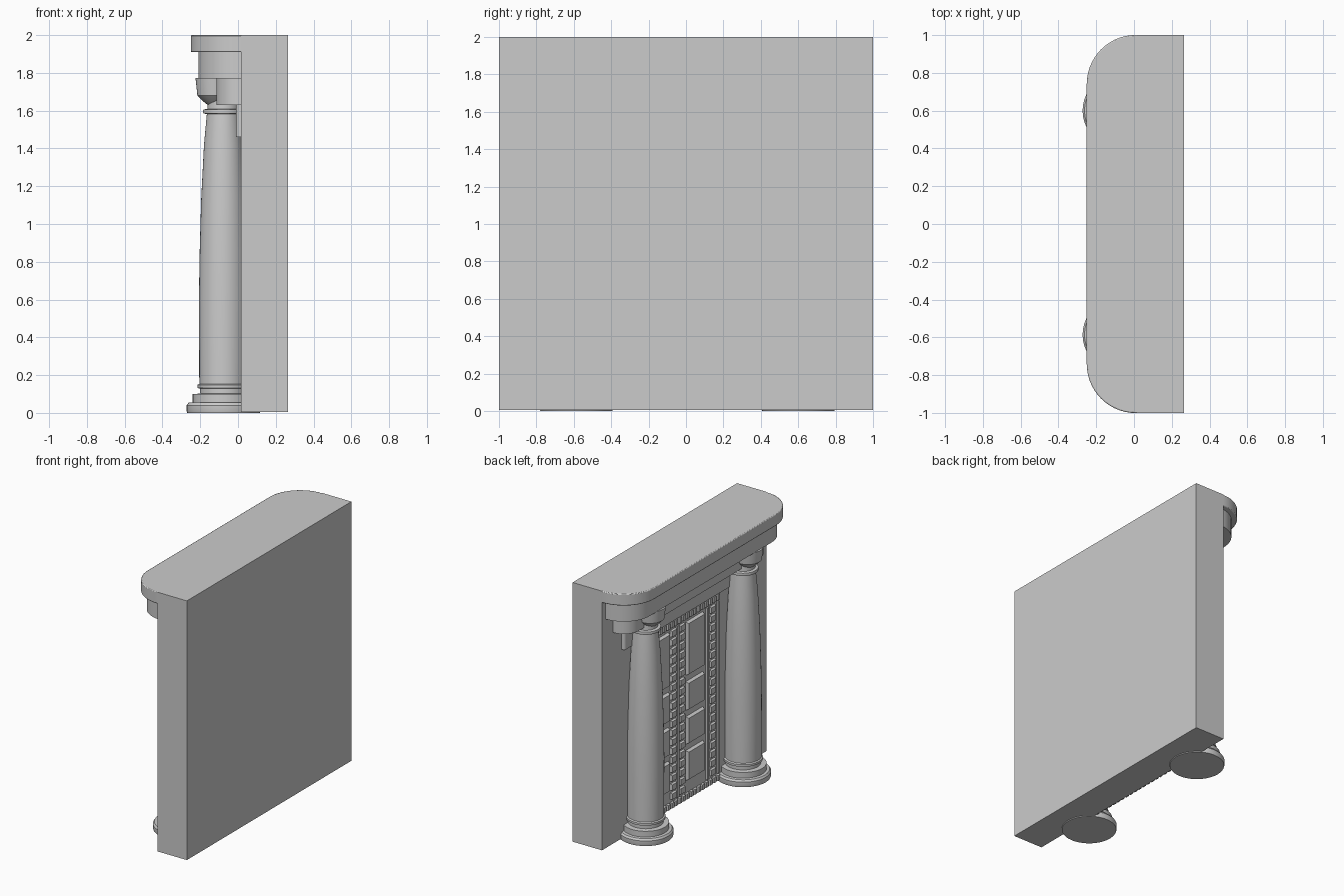
import bpy, bmesh, math

cube = bpy.data.objects.get("Cube")
if cube:
    bpy.data.objects.remove(cube, do_unlink=True)

stone = bpy.data.materials.new("pale_grey_stone")
stone.use_nodes = True
stone.diffuse_color = (0.6, 0.6, 0.6, 1)
stone.node_tree.nodes["Principled BSDF"].inputs["Base Color"].default_value = (0.6, 0.6, 0.6, 1)

WALL_X = 0.015      # plane of the wall's decorated face
BACK_X = 0.265
CORNER_Y = 0.74     # centre of the rounded cornice ends
DOOR_Y = 0.09
DOOR_HALF = 0.51
DOOR_TOP = 1.46


def finish(name, bm, smooth=False, bevel=0):
    bmesh.ops.recalc_face_normals(bm, faces=bm.faces)
    mesh = bpy.data.meshes.new(name)
    bm.to_mesh(mesh)
    bm.free()
    mesh.materials.append(stone)
    obj = bpy.data.objects.new(name, mesh)
    bpy.context.collection.objects.link(obj)
    if bevel:
        mod = obj.modifiers.new("bevel", 'BEVEL')
        mod.width = bevel
        mod.segments = 2
        mod.limit_method = 'ANGLE'
        mod.angle_limit = math.radians(50)
    if smooth:
        bpy.ops.object.select_all(action='DESELECT')
        obj.select_set(True)
        bpy.context.view_layer.objects.active = obj
        bpy.ops.object.shade_smooth_by_angle(angle=math.radians(35))
    return obj


def add_box(bm, x0, x1, y0, y1, z0, z1, chamfer=0):
    """Box whose -x face can be shrunk to give sloping sides."""
    verts = bmesh.ops.create_cube(bm, size=1)["verts"]
    for v in verts:
        front = v.co.x < 0
        c = chamfer if front else 0
        v.co = (x0 if front else x1,
                y0 + c if v.co.y < 0 else y1 - c,
                z0 + c if v.co.z < 0 else z1 - c)


def lathe(name, profile, x, y, steps=40):
    bm = bmesh.new()
    rings = []
    for r, z in profile:
        rings.append([bm.verts.new((x + r * math.cos(a), y + r * math.sin(a), z))
                      for a in (math.tau * i / steps for i in range(steps))])
    for low, high in zip(rings, rings[1:]):
        for i in range(steps):
            j = (i + 1) % steps
            bm.faces.new((low[i], low[j], high[j], high[i]))
    bm.faces.new(rings[0])
    bm.faces.new(rings[-1])
    return finish(name, bm, smooth=True)


def moulding(name, radius, z0, z1, bevel=0):
    """Slab on the wall with quarter-round ends in plan."""
    bm = bmesh.new()
    n = 14
    outline = [(BACK_X - 0.1, CORNER_Y + radius)]
    for side in (1, -1):
        arc = [math.pi / 2 * i / n for i in range(n + 1)]
        if side < 0:
            arc.reverse()
        outline += [(0.01 - radius * math.sin(a), side * (CORNER_Y + radius * math.cos(a)))
                    for a in arc]
    outline.append((BACK_X - 0.1, -CORNER_Y - radius))
    base = bm.faces.new([bm.verts.new((x, y, z0)) for x, y in outline])
    top = bmesh.ops.extrude_face_region(bm, geom=[base])["geom"]
    for v in top:
        if isinstance(v, bmesh.types.BMVert):
            v.co.z = z1
    return finish(name, bm, smooth=True, bevel=bevel)


# Wall slab
bm = bmesh.new()
add_box(bm, WALL_X, BACK_X, -1, 1, 0.006, 2)
finish("wall", bm)

# Stepped cornice
moulding("cornice_top", 0.26, 1.91, 2.0, 0.006)
moulding("cornice_upper_step", 0.22, 1.77, 1.91)
moulding("cornice_lower_step", 0.125, 1.63, 1.77)
moulding("lintel", 0.02, DOOR_TOP, 1.63)

# Columns: moulded base, tapering shaft, neck ring and flared capital
column_profile = [(0.192, 0), (0.195, 0.01), (0.195, 0.04), (0.185, 0.054),
                  (0.163, 0.056), (0.163, 0.1), (0.125, 0.102), (0.125, 0.128),
                  (0.138, 0.132), (0.138, 0.148), (0.128, 0.154), (0.13, 0.6),
                  (0.126, 0.85), (0.118, 1.13), (0.103, 1.42), (0.088, 1.582),
                  (0.106, 1.585), (0.108, 1.595), (0.106, 1.606), (0.085, 1.61),
                  (0.082, 1.66)]
capital_profile = [(0.045, 1.63), (0.07, 1.65), (0.1, 1.68), (0.11, 1.772)]
for side, y in (("left", -0.585), ("right", 0.6)):
    lathe(side + "_column", column_profile, -0.077, y)
    lathe(side + "_capital", capital_profile, -0.115, y)

# Raised door panels: one tall and three short on each leaf
bm = bmesh.new()
for side in (1, -1):
    ya, yb = sorted((DOOR_Y + side * 0.1, DOOR_Y + side * 0.32))
    for z0, z1 in ((0.15, 0.39), (0.43, 0.65), (0.69, 0.92), (0.96, 1.38)):
        add_box(bm, WALL_X - 0.022, WALL_X + 0.01, ya, yb, z0, z1, 0.015)
finish("door_panels", bm)

# Upright bars dividing and edging the door
bm = bmesh.new()
for offset in (0, 0.36, -0.36, 0.49, -0.49):
    y = DOOR_Y + offset
    add_box(bm, WALL_X - 0.014, WALL_X + 0.01, y - 0.01, y + 0.01, 0.07, 1.39)
finish("door_bars", bm)

# Small blocks in vertical strips beside the bars
bm = bmesh.new()
rows = 19
pitch = 1.32 / rows
for offset in (0.05, -0.05, 0.425, -0.425):
    y = DOOR_Y + offset
    for i in range(rows):
        z = 0.07 + pitch * i
        add_box(bm, WALL_X - 0.018, WALL_X + 0.01, y - 0.032, y + 0.032,
                z + 0.008, z + pitch - 0.008, 0.005)
finish("door_strip_blocks", bm)

# Rows of blocks along the head and foot of the door
bm = bmesh.new()
count = 22
pitch = 2 * DOOR_HALF / count
for z0, z1 in ((0.012, 0.06), (1.4, 1.452)):
    for i in range(count):
        y = DOOR_Y - DOOR_HALF + pitch * i
        add_box(bm, WALL_X - 0.018, WALL_X + 0.01, y + 0.006, y + pitch - 0.006, z0, z1, 0.004)
finish("door_border_blocks", bm)
